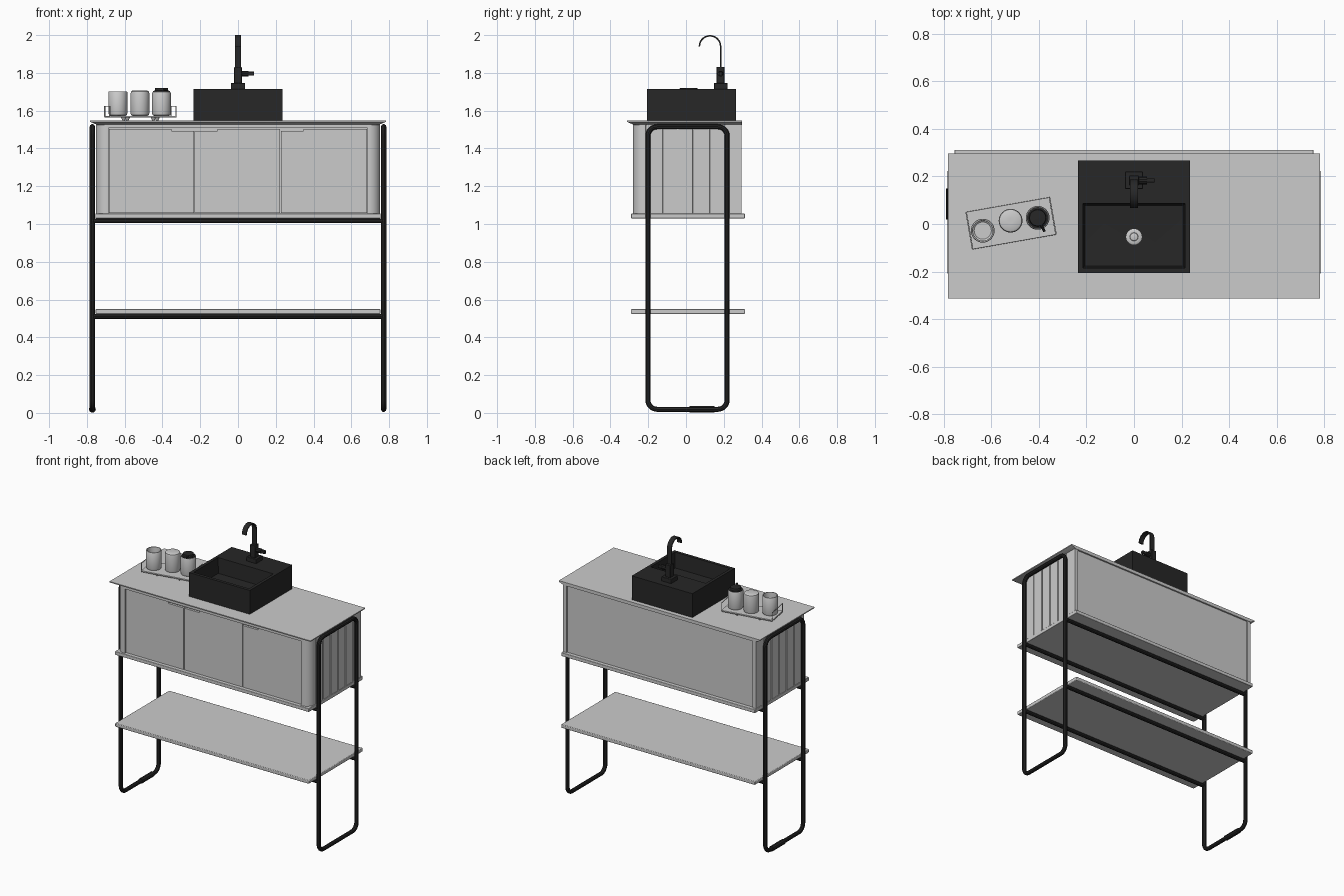
import bpy, bmesh
from math import sin, cos, pi, radians
from mathutils import Matrix, Vector

if "Cube" in bpy.data.objects:
    bpy.data.objects.remove(bpy.data.objects["Cube"])

black = bpy.data.materials.new("matte_black")
black.diffuse_color = (0.02, 0.02, 0.02, 1)
black.use_nodes = True
black.node_tree.nodes["Principled BSDF"].inputs["Base Color"].default_value = black.diffuse_color


def finish(ob, mat=None, bevel=0):
    if mat:
        ob.data.materials.append(mat)
    bpy.ops.object.select_all(action='DESELECT')
    ob.select_set(True)
    bpy.context.view_layer.objects.active = ob
    if bevel:
        m = ob.modifiers.new("bevel", 'BEVEL')
        m.width, m.segments = bevel, 2
    bpy.ops.object.shade_smooth_by_angle(angle=radians(35))
    return ob


def loft(name, rings, mat=None, bevel=0):
    """Skin a list of equal-length rings and cap both ends."""
    bm = bmesh.new()
    vs = [[bm.verts.new(p) for p in r] for r in rings]
    n = len(rings[0])
    for a, b in zip(vs, vs[1:]):
        for i in range(n):
            j = (i + 1) % n
            bm.faces.new((a[i], a[j], b[j], b[i]))
    bm.faces.new(vs[0][::-1])
    bm.faces.new(vs[-1])
    bmesh.ops.recalc_face_normals(bm, faces=bm.faces)
    me = bpy.data.meshes.new(name)
    bm.to_mesh(me)
    bm.free()
    ob = bpy.data.objects.new(name, me)
    bpy.context.collection.objects.link(ob)
    return finish(ob, mat, bevel)


def rect(x0, x1, y0, y1, z):
    return [(x0, y0, z), (x1, y0, z), (x1, y1, z), (x0, y1, z)]


def box(name, x0, x1, y0, y1, z0, z1, mat=None, bevel=0):
    return loft(name, [rect(x0, x1, y0, y1, z0), rect(x0, x1, y0, y1, z1)], mat, bevel)


def lathe(name, profile, x, y, mat=None, n=32):
    return loft(name, [[(x + r * cos(2 * pi * i / n), y + r * sin(2 * pi * i / n), z)
                        for i in range(n)] for r, z in profile], mat)


def tube(name, pts, radius, cyclic=False, mat=None):
    cu = bpy.data.curves.new(name, 'CURVE')
    cu.dimensions = '3D'
    cu.bevel_depth, cu.bevel_resolution, cu.use_fill_caps = radius, 3, True
    sp = cu.splines.new('POLY')
    sp.points.add(len(pts) - 1)
    for p, c in zip(sp.points, pts):
        p.co = (*c, 1)
    sp.use_cyclic_u = cyclic
    ob = bpy.data.objects.new(name, cu)
    bpy.context.collection.objects.link(ob)
    bpy.ops.object.select_all(action='DESELECT')
    ob.select_set(True)
    bpy.context.view_layer.objects.active = ob
    bpy.ops.object.convert(target='MESH')
    return finish(bpy.context.object, mat)


def arc(cx, cy, r, a0, a1, n=8):
    return [(cx + r * cos(radians(a0 + (a1 - a0) * i / n)),
             cy + r * sin(radians(a0 + (a1 - a0) * i / n))) for i in range(n + 1)]


# side frames: rounded tube loops
Y0, Y1, Z0, Z1, R, TR = -0.202, 0.218, 0.019, 1.515, 0.05, 0.014
loop = (arc(Y1 - R, Z0 + R, R, -90, 0) + arc(Y1 - R, Z1 - R, R, 0, 90)
        + arc(Y0 + R, Z1 - R, R, 90, 180) + arc(Y0 + R, Z0 + R, R, 180, 270))
for side, s in (("left", -1), ("right", 1)):
    tube(side + "_frame", [(s * 0.771, y, z) for y, z in loop], TR, True, black)
tube("frame_sleeve", [(-0.771, 0.018, Z0), (-0.771, 0.15, Z0)], 0.0185, mat=black)

# cross bars, shelf and cabinet base plate
for level, z in (("lower", 0.511), ("upper", 1.017)):
    for side, y in (("front", Y0), ("back", Y1)):
        tube(f"{level}_{side}_bar", [(-0.771, y, z), (0.771, y, z)], 0.0135, mat=black)
box("shelf", -0.755, 0.755, -0.291, 0.312, 0.524, 0.549, bevel=0.004)
box("base_plate", -0.755, 0.755, -0.291, 0.312, 1.03, 1.055, bevel=0.003)

# cabinet body: rounded front corners, grooved sides, recessed front and back
half = [(0.686, -0.255), (0.686, -0.279)] + arc(0.692, -0.22, 0.06, -90, 0)
for i in range(6):
    y = -0.21 + 0.083 * i
    half += [(0.752, y - 0.004), (0.745, y - 0.003), (0.745, y + 0.003), (0.752, y + 0.004)]
half += [(0.752, 0.294), (0.725, 0.294), (0.725, 0.286)]
outline = half + [(-x, y) for x, y in reversed(half)]
loft("cabinet_body", [[(x, y, z) for x, y in outline] for z in (1.055, 1.527)])
box("door_header", -0.686, 0.686, -0.279, -0.25, 1.507, 1.527)

# doors with a finger notch in one top corner
for name, x0, x1, notch in (("left", -0.684, -0.233, 1), ("middle", -0.229, 0.223, -1),
                            ("right", 0.227, 0.684, -1)):
    zb, zt, w, d = 1.058, 1.504, 0.12, 0.012
    top = ([(x1, zt - d), (x1 - w, zt - d), (x1 - w, zt), (x0, zt)] if notch > 0
           else [(x1, zt), (x0 + w, zt), (x0 + w, zt - d), (x0, zt - d)])
    shape = [(x0, zb), (x1, zb)] + top
    loft(name + "_door", [[(x, y, z) for x, z in shape] for y in (-0.271, -0.254)])

# countertop with undercut front and sides
loft("countertop", [rect(-0.745, 0.745, -0.277, 0.297, 1.525),
                    rect(-0.783, 0.783, -0.3125, 0.297, 1.541),
                    rect(-0.783, 0.783, -0.3125, 0.297, 1.548)])

# vessel basin with rear tap deck
loft("basin", [rect(-0.236, 0.236, -0.206, 0.266, 1.548),
               rect(-0.236, 0.236, -0.206, 0.266, 1.716),
               rect(-0.215, 0.215, -0.185, 0.086, 1.716),
               rect(-0.207, 0.207, -0.176, 0.077, 1.61),
               rect(-0.03, 0.03, -0.085, -0.025, 1.60)], black)
lathe("drain", [(0.033, 1.598), (0.033, 1.606), (0.028, 1.609), (0.018, 1.609),
                (0.016, 1.613), (0.008, 1.615)], 0, -0.054)

# tap: foot, body, lever and flat curved spout
box("tap_foot", -0.038, 0.038, 0.148, 0.22, 1.714, 1.746, black, 0.003)
box("tap_body", -0.02, 0.02, 0.162, 0.204, 1.744, 1.832, black, 0.003)
tube("tap_valve", [(0.015, 0.183, 1.796), (0.055, 0.183, 1.796)], 0.016, mat=black)
box("tap_lever", 0.05, 0.086, 0.174, 0.192, 1.785, 1.807, black, 0.003)
path = [(0.183, 1.82, 0)] + [(0.127 + 0.056 * cos(radians(a)), 1.940 + 0.056 * sin(radians(a)), a)
                             for a in range(0, 181, 10)]
rings = []
for y, z, a in path:
    ny, nz, t = cos(radians(a)), sin(radians(a)), 0.004
    rings.append([(-0.017, y - t * ny, z - t * nz), (0.017, y - t * ny, z - t * nz),
                  (0.017, y + t * ny, z + t * nz), (-0.017, y + t * ny, z + t * nz)])
loft("tap_spout", rings, black)

# tray turned ten degrees, with wire end handles and small feet
turn = Matrix.Translation((-0.517, 0.003, 0)) @ Matrix.Rotation(radians(10), 4, 'Z')
box("tray", -0.18, 0.18, -0.08, 0.08, 1.563, 1.573, bevel=0.002).matrix_world = turn
for name, s in (("left", -1), ("right", 1)):
    x = s * 0.178
    pts = [(x, -0.077, 1.568), (x, -0.077, 1.624), (x, 0.077, 1.624), (x, 0.077, 1.568)]
    tube(name + "_tray_handle", pts, 0.003, mat=None).matrix_world = turn
    for k in (-1, 1):
        p = turn @ Vector((s * 0.08, k * 0.055, 0))
        lathe(f"{name}_tray_foot_{k}", [(0.006, 1.548), (0.014, 1.564)], p.x, p.y, n=16)

# open tumbler, lidded jar and soap dispenser
base = [(0.04, 1.573), (0.047, 1.577), (0.05, 1.587)]
lathe("tumbler", base + [(0.05, 1.699), (0.048, 1.702), (0.043, 1.702), (0.042, 1.695),
                         (0.042, 1.59), (0.036, 1.585)], -0.636, -0.028)
lathe("jar", base + [(0.05, 1.69), (0.047, 1.702), (0.04, 1.706), (0.01, 1.706)], -0.519, 0.014)
lathe("dispenser", base + [(0.05, 1.692), (0.047, 1.70), (0.03, 1.702)], -0.405, 0.026)
lathe("dispenser_cap", [(0.045, 1.699), (0.045, 1.704), (0.036, 1.706), (0.034, 1.719),
                        (0.01, 1.72)], -0.405, 0.026, black)
tube("dispenser_spout", [(-0.405, 0.026, 1.713), (-0.376, -0.032, 1.713)], 0.006, mat=black)
